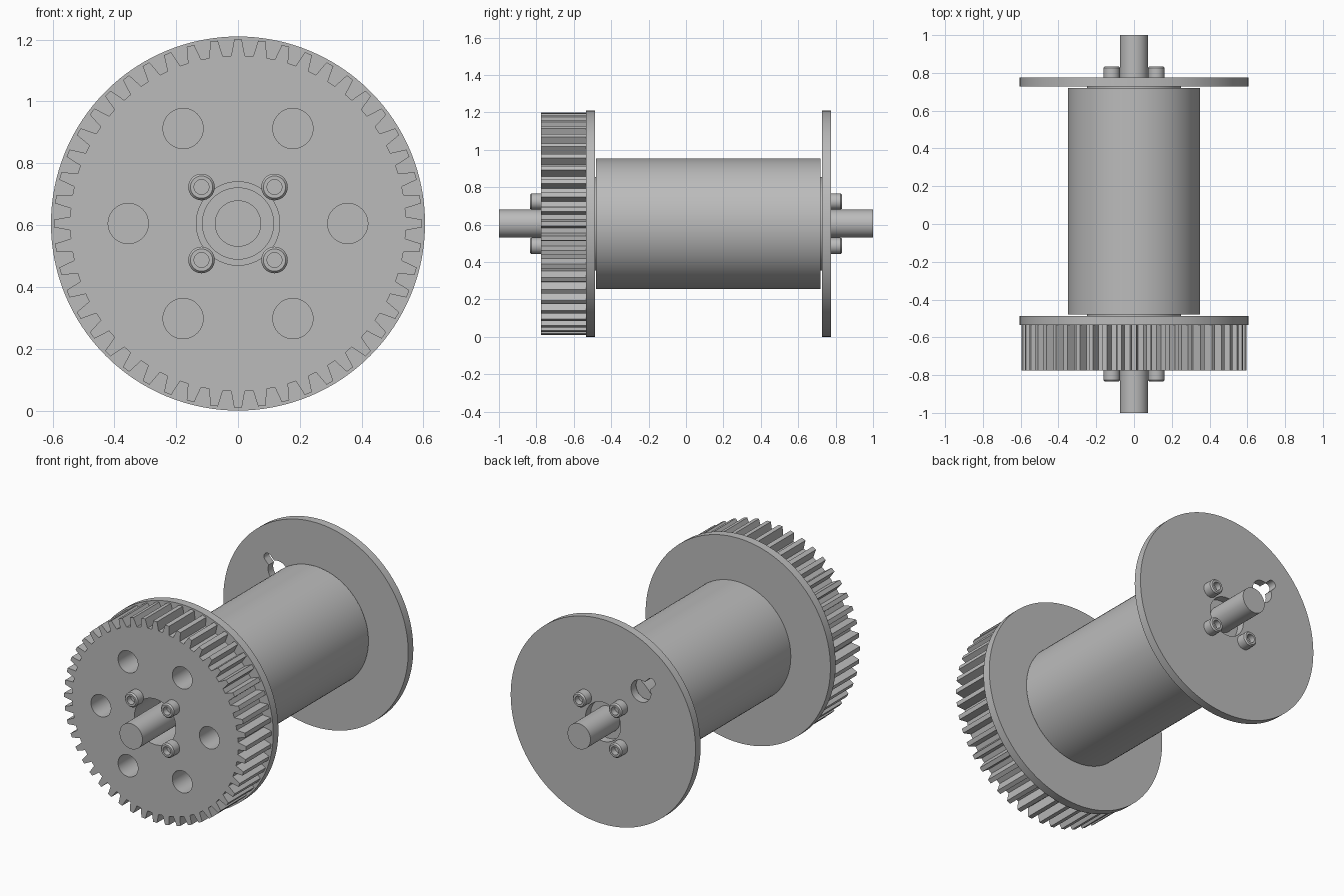
import bpy, bmesh
from math import sin, cos, pi, tau, asin, radians
from mathutils import Matrix, Vector

cube = bpy.data.objects.get("Cube")
if cube:
    bpy.data.objects.remove(cube)

AXIS = 0.605      # height of the shaft axis
RIM = 0.605       # flange radius

steel = bpy.data.materials.new("plain_grey")
steel.use_nodes = True
GREY = (0.5, 0.5, 0.5, 1)
steel.diffuse_color = GREY
steel.node_tree.nodes["Principled BSDF"].inputs["Base Color"].default_value = GREY


def finish(name, mesh):
    """Add a mesh to the scene, coloured and smooth with sharp edges."""
    mesh.materials.clear()
    mesh.materials.append(steel)
    obj = bpy.data.objects.new(name, mesh)
    bpy.context.collection.objects.link(obj)
    bpy.ops.object.select_all(action='DESELECT')
    obj.select_set(True)
    bpy.context.view_layer.objects.active = obj
    bpy.ops.object.shade_smooth_by_angle(angle=radians(30))
    return obj


def circle(r, cx=0, cz=0, n=96):
    return [(cx + r * cos(tau * i / n), cz + r * sin(tau * i / n)) for i in range(n)]


def plate(name, loops, y0, y1):
    """Extrude an outline with holes along the shaft axis."""
    curve = bpy.data.curves.new(name, 'CURVE')
    curve.dimensions = '2D'
    curve.fill_mode = 'BOTH'
    curve.extrude = (y1 - y0) / 2
    for loop in loops:
        spline = curve.splines.new('POLY')
        spline.points.add(len(loop) - 1)
        for point, (x, z) in zip(spline.points, loop):
            point.co = (x, z, 0, 1)
        spline.use_cyclic_u = True
    temp = bpy.data.objects.new(name + "_outline", curve)
    bpy.context.collection.objects.link(temp)
    graph = bpy.context.evaluated_depsgraph_get()
    mesh = bpy.data.meshes.new_from_object(temp.evaluated_get(graph))
    bpy.data.objects.remove(temp)
    bm = bmesh.new()
    bm.from_mesh(mesh)
    bmesh.ops.remove_doubles(bm, verts=bm.verts, dist=0.0001)
    bmesh.ops.recalc_face_normals(bm, faces=bm.faces)
    bm.transform(Matrix.Translation((0, (y0 + y1) / 2, AXIS)) @ Matrix.Rotation(pi / 2, 4, 'X'))
    bm.to_mesh(mesh)
    bm.free()
    return finish(name, mesh)


def lathe(name, profile, x=0, z=0, y=0, side=1, steps=48):
    """Spin a (radius, length) profile about an axis along y."""
    bm = bmesh.new()
    verts = [bm.verts.new((r, d * side, 0)) for r, d in profile]
    edges = [bm.edges.new(pair) for pair in zip(verts, verts[1:])]
    bmesh.ops.spin(bm, geom=verts + edges, cent=(0, 0, 0), axis=(0, 1, 0),
                   angle=tau, steps=steps, use_duplicate=False)
    bmesh.ops.remove_doubles(bm, verts=bm.verts, dist=0.0001)
    bmesh.ops.recalc_face_normals(bm, faces=bm.faces)
    bm.transform(Matrix.Translation((x, y, AXIS + z)))
    mesh = bpy.data.meshes.new(name)
    bm.to_mesh(mesh)
    bm.free()
    return finish(name, mesh)


def rod(name, r, y0, y1):
    return lathe(name, [(0, y0), (r, y0), (r, y1), (0, y1)], steps=96)


def gear_outline(teeth, root, tip):
    """Tapered teeth, with one tooth pointing straight up."""
    points = []
    pitch = tau / teeth
    for i in range(teeth):
        for offset, r in ((-0.31, root), (-0.16, tip), (0.16, tip), (0.31, root)):
            a = pi / 2 + (i + offset) * pitch
            points.append((r * cos(a), r * sin(a)))
    return points


def keyhole(centre, r, end, half, angle, n=32):
    """Round hole with a slot running outward along the given direction."""
    start = asin(half / r)
    points = []
    for i in range(n + 1):
        a = start + (tau - 2 * start) * i / n
        points.append((centre + r * cos(a), r * sin(a)))
    for i in range(13):
        a = -pi / 2 + pi * i / 12
        points.append((end - half + half * cos(a), half * sin(a)))
    turn = Matrix.Rotation(angle, 2)
    return [tuple(turn @ Vector(p)) for p in points]


# Shaft, drum and the thin spacers at its ends
rod("shaft", 0.075, -1, 1)
rod("drum", 0.35, -0.48, 0.72)
rod("front_spacer", 0.25, -0.486, -0.478)
rod("back_spacer", 0.25, 0.718, 0.727)

# Flanges; the back one carries the keyhole
plate("front_flange", [circle(RIM, n=128), circle(0.115)], -0.535, -0.486)
plate("back_flange", [circle(RIM, n=128), circle(0.115),
                      keyhole(0.35, 0.065, 0.47, 0.025, radians(135))], 0.727, 0.775)

# Gear with six lightening holes and a hub bore
holes = [circle(0.065, 0.355 * cos(i * pi / 3), 0.355 * sin(i * pi / 3), 48) for i in range(6)]
plate("gear", [gear_outline(48, 0.543, 0.595), circle(0.135)] + holes, -0.775, -0.535)

# Socket-head screws at both ends
head = [(0.043, 0), (0.043, 0.052), (0.036, 0.06), (0.024, 0.06), (0.024, 0.025), (0, 0.025)]
for end, side in (("front", -1), ("back", 1)):
    for x in (-0.118, 0.118):
        for z in (-0.118, 0.118):
            lathe(f"{end}_screw", head, x, z, 0.775 * side, side, 32)
